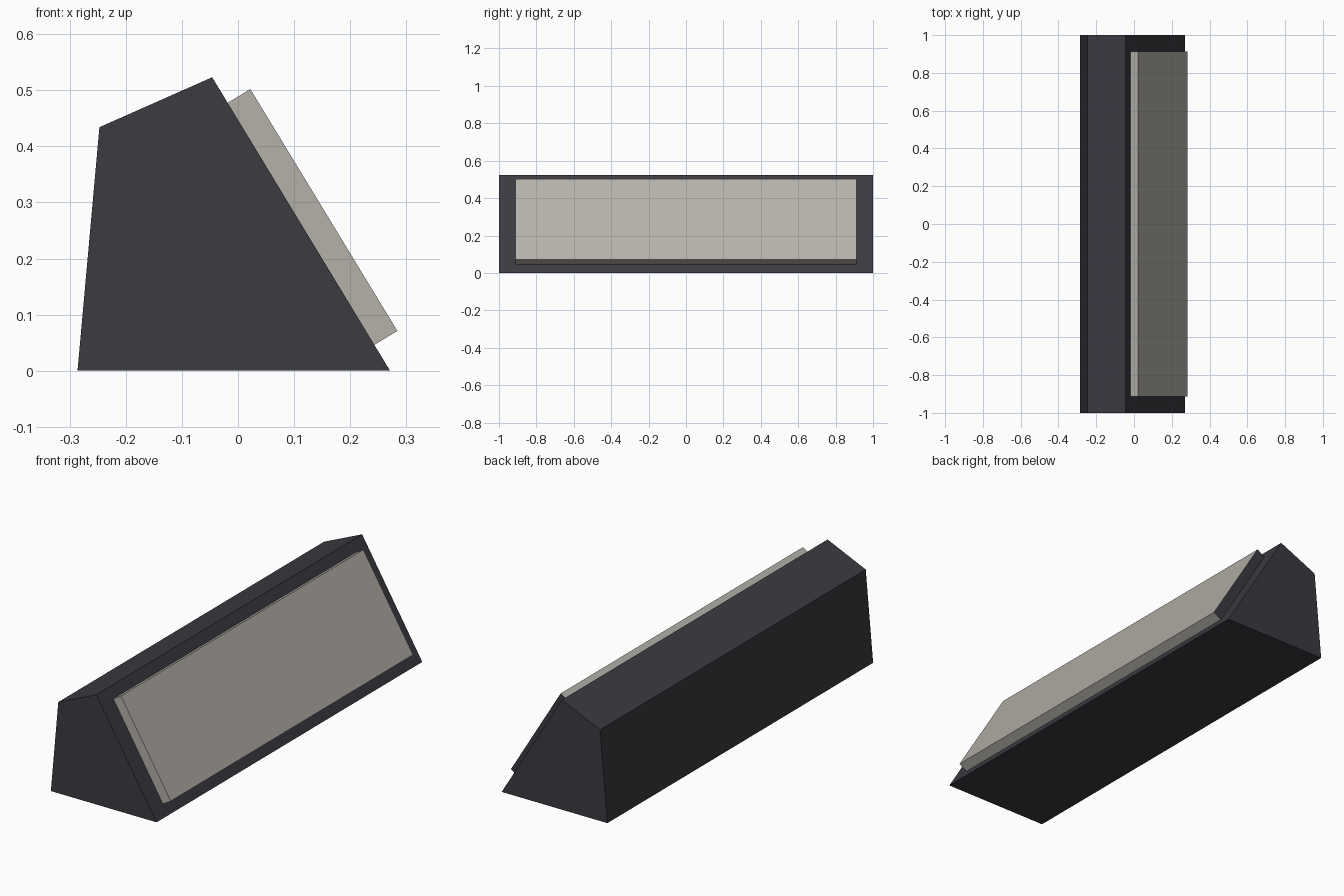
import bpy, bmesh

if "Cube" in bpy.data.objects:
    bpy.data.objects.remove(bpy.data.objects["Cube"])

def material(name, rgb):
    m = bpy.data.materials.new(name)
    m.diffuse_color = (*rgb, 1)
    m.use_nodes = True
    m.node_tree.nodes["Principled BSDF"].inputs["Base Color"].default_value = m.diffuse_color
    return m

charcoal = material("charcoal", (0.044, 0.043, 0.053))
warm_grey = material("warm_grey", (0.46, 0.44, 0.40))

def prism(name, profile, half_length, mats):
    """Extrude an x-z profile along y, centred on y = 0."""
    bm = bmesh.new()
    face = bm.faces.new([bm.verts.new((x, -half_length, z)) for x, z in profile])
    new = bmesh.ops.extrude_face_region(bm, geom=[face])["geom"]
    verts = [v for v in new if isinstance(v, bmesh.types.BMVert)]
    bmesh.ops.translate(bm, verts=verts, vec=(0, 2 * half_length, 0))
    bmesh.ops.recalc_face_normals(bm, faces=bm.faces)
    # the far end takes the last material
    for f in bm.faces:
        if f.normal.y > 0.9:
            f.material_index = len(mats) - 1
    mesh = bpy.data.meshes.new(name)
    bm.to_mesh(mesh)
    bm.free()
    for m in mats:
        mesh.materials.append(m)
    ob = bpy.data.objects.new(name, mesh)
    bpy.context.collection.objects.link(ob)
    return ob

# Wedge-shaped housing
prism("housing", [(-0.286, 0), (0.271, 0), (-0.046, 0.523), (-0.247, 0.434)],
      1.0, [charcoal])

# Raised panel on the sloping side, with a dark far end
prism("sloped_panel", [(-0.019, 0.477), (0.243, 0.046), (0.284, 0.071), (0.022, 0.502)],
      0.912, [warm_grey, charcoal])
